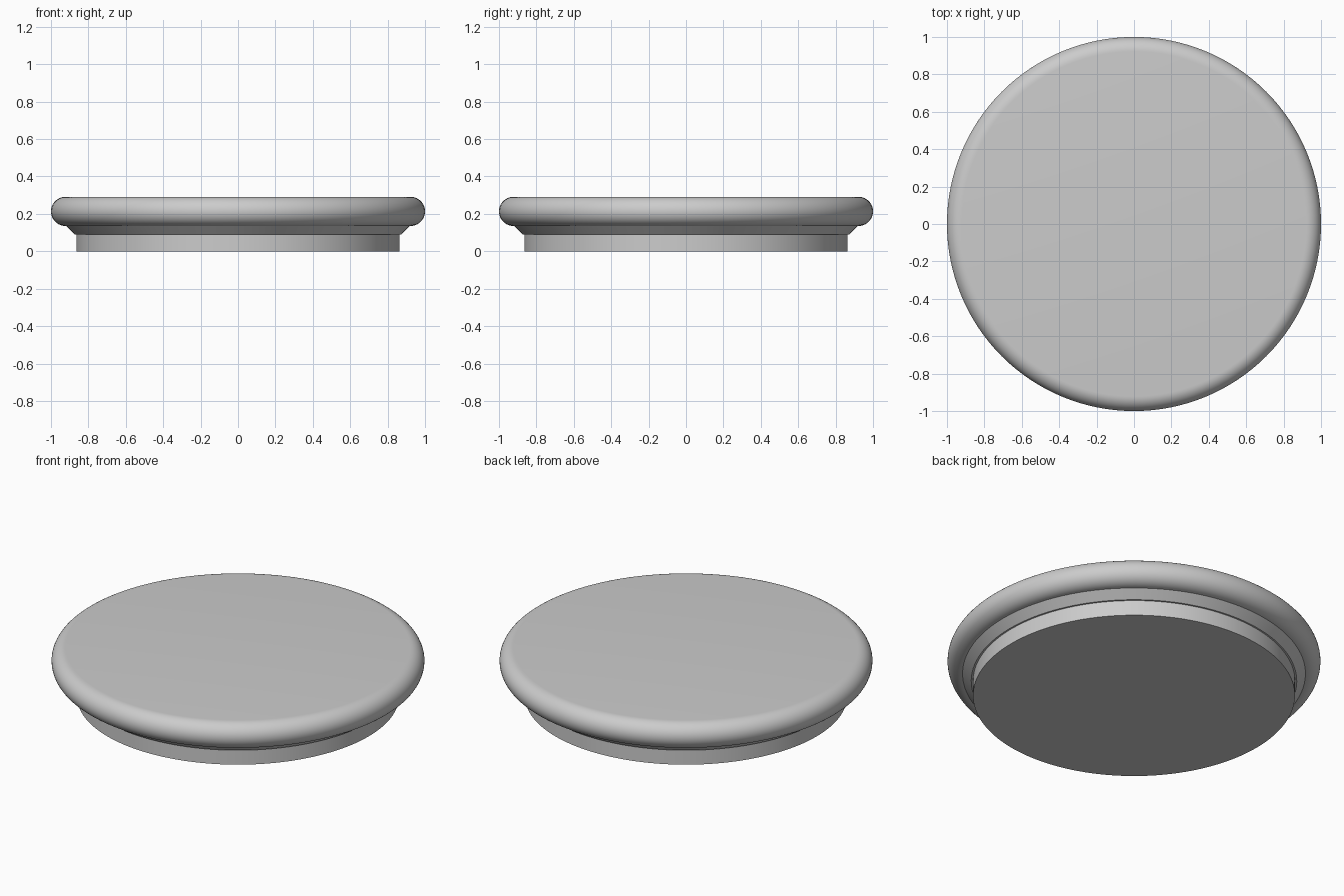
import bpy
import bmesh
import math

if "Cube" in bpy.data.objects:
    bpy.data.objects.remove(bpy.data.objects["Cube"])

SEGMENTS = 128

grey = bpy.data.materials.new("plain grey")
grey.diffuse_color = (0.6, 0.6, 0.6, 1.0)
grey.use_nodes = True
grey.node_tree.nodes["Principled BSDF"].inputs["Base Color"].default_value = grey.diffuse_color


def lathe(name, profile):
    """Spin a (radius, height) profile, listed bottom to top, into a capped solid."""
    bm = bmesh.new()
    rings = []
    for r, z in profile:
        rings.append([bm.verts.new((r * math.cos(2 * math.pi * i / SEGMENTS),
                                    r * math.sin(2 * math.pi * i / SEGMENTS), z))
                      for i in range(SEGMENTS)])
    for low, high in zip(rings, rings[1:]):
        for i in range(SEGMENTS):
            j = (i + 1) % SEGMENTS
            bm.faces.new((low[i], low[j], high[j], high[i]))
    bm.faces.new(rings[0][::-1])
    bm.faces.new(rings[-1])
    mesh = bpy.data.meshes.new(name)
    bm.to_mesh(mesh)
    bm.free()
    mesh.materials.append(grey)
    obj = bpy.data.objects.new(name, mesh)
    bpy.context.collection.objects.link(obj)
    bpy.ops.object.select_all(action='DESELECT')
    obj.select_set(True)
    bpy.context.view_layer.objects.active = obj
    bpy.ops.object.shade_smooth_by_angle(angle=math.radians(30))
    return obj


# Straight foot and the flared collar that sits just proud of it
lathe("base_and_collar", [(0.863, 0.0), (0.863, 0.09), (0.873, 0.09), (0.92, 0.136)])

# Flat slab with a fully rounded rim
BULGE = 0.078
STEPS = 20
rim = [(1 - BULGE + BULGE * math.cos(a), 0.2135 + BULGE * math.sin(a))
       for a in (math.pi * (k / STEPS - 0.5) for k in range(STEPS + 1))]
lathe("rounded_top", rim)
